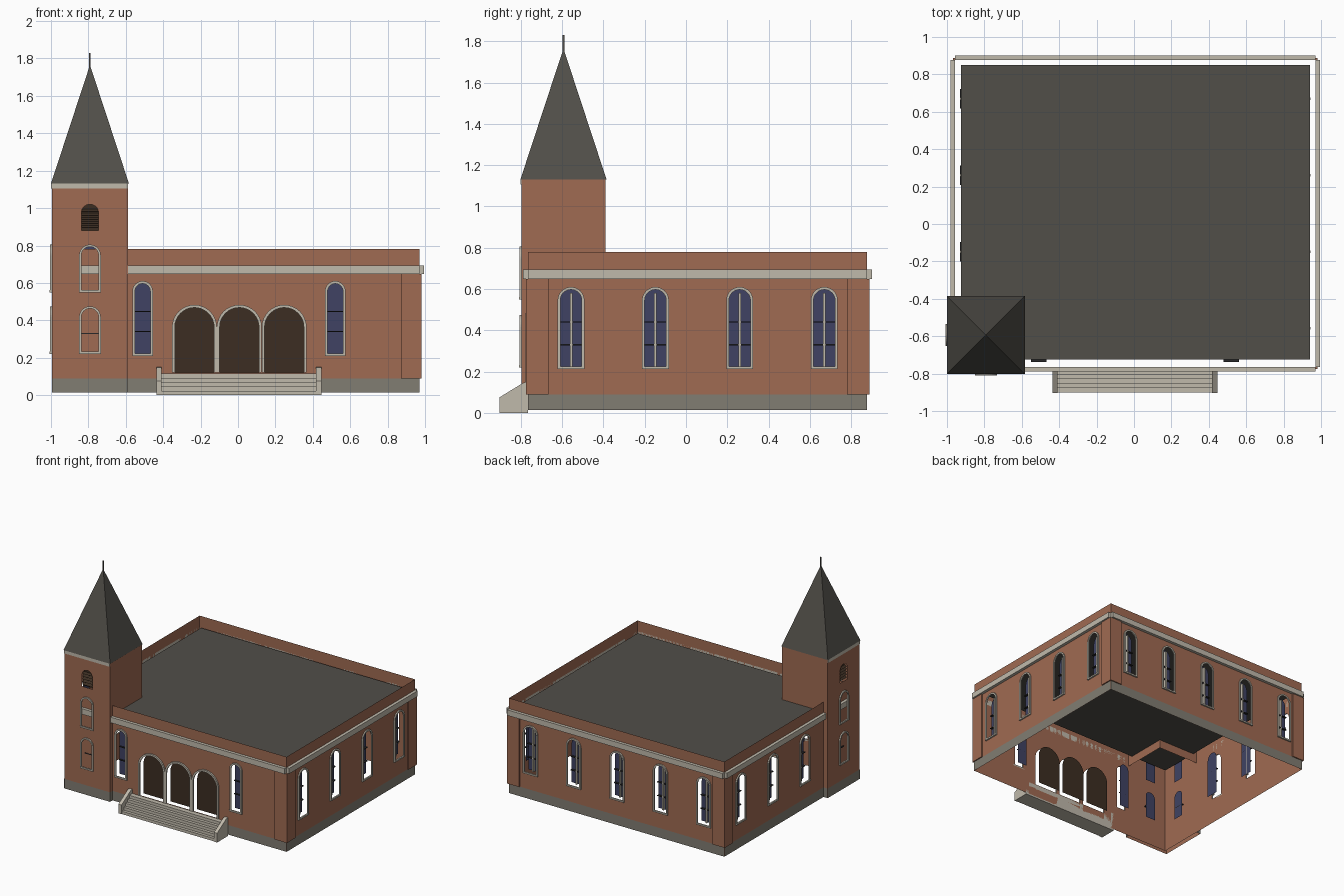
import bpy, bmesh, math
from mathutils import Matrix, Vector

cube = bpy.data.objects.get("Cube")
if cube:
    bpy.data.objects.remove(cube)


def material(name, rgb):
    m = bpy.data.materials.new(name)
    m.use_nodes = True
    m.diffuse_color = (*rgb, 1)
    bsdf = m.node_tree.nodes["Principled BSDF"]
    bsdf.inputs["Base Color"].default_value = (*rgb, 1)
    bsdf.inputs["Roughness"].default_value = 0.8
    return m


BRICK = material("brick", (0.35, 0.145, 0.085))
STONE = material("pale_stone", (0.53, 0.49, 0.41))
BASE = material("grey_foundation", (0.22, 0.205, 0.17))
ROOF = material("dark_slate", (0.082, 0.077, 0.066))
GLASS = material("blue_glass", (0.05, 0.055, 0.125))
DARK = material("dark_wood", (0.045, 0.027, 0.016))
IRON = material("black_iron", (0.02, 0.02, 0.022))

# Main walls and tower extents
X0, X1, Y0, Y1 = -0.957, 0.97, -0.765, 0.877
TX0, TX1, TY0, TY1 = -0.995, -0.588, -0.797, -0.39
GROUND, PLINTH, TOP, EAVE = 0.013, 0.09, 0.78, 1.131


def side(u, n, offset):
    """Frame of a wall: u runs along it, v is up, w points out."""
    u, n = Vector(u), Vector(n)
    m = Matrix((u, (0, 0, 1), n)).transposed().to_4x4()
    m.translation = n * offset
    return m


FRONT, BACK = ((1, 0, 0), (0, -1, 0)), ((-1, 0, 0), (0, 1, 0))
RIGHT, LEFT = ((0, 1, 0), (1, 0, 0)), ((0, -1, 0), (-1, 0, 0))
front, back = side(*FRONT, -Y0), side(*BACK, Y1)
right, left = side(*RIGHT, X1), side(*LEFT, -X0)
t_front, t_back = side(*FRONT, -TY0), side(*BACK, TY1)
t_right, t_left = side(*RIGHT, TX1), side(*LEFT, -TX0)


def build(name, polys, mat, frame=Matrix()):
    bm = bmesh.new()
    for poly in polys:
        bm.faces.new([bm.verts.new(p) for p in poly])
    bmesh.ops.remove_doubles(bm, verts=bm.verts, dist=1e-5)
    bm.transform(frame)
    mesh = bpy.data.meshes.new(name)
    bm.to_mesh(mesh)
    bm.free()
    mesh.materials.append(mat)
    ob = bpy.data.objects.new(name, mesh)
    bpy.context.collection.objects.link(ob)
    return ob


def rect(u0, u1, v0, v1, w=0):
    return [(u0, v0, w), (u1, v0, w), (u1, v1, w), (u0, v1, w)]


def prism(outline, w0, w1):
    """Outline in u, v closed into a solid from w0 to w1."""
    lo, hi = [(u, v, w0) for u, v in outline], [(u, v, w1) for u, v in outline]
    n = len(outline)
    sides = [[lo[i], lo[(i + 1) % n], hi[(i + 1) % n], hi[i]] for i in range(n)]
    return sides + [hi, lo[::-1]]


def box(u0, u1, v0, v1, w0, w1):
    return prism([(u0, v0), (u1, v0), (u1, v1), (u0, v1)], w0, w1)


def arch(c, hw, base, spring, steps=16):
    """Round-headed outline, counter-clockwise from the lower left."""
    head = [(c + hw * math.cos(math.pi * i / steps), spring + hw * math.sin(math.pi * i / steps))
            for i in range(steps + 1)]
    return [(c - hw, base), (c + hw, base)] + head


def wall(name, u0, u1, v0, v1, openings, frame):
    """Thin wall with a row of round-headed openings cut through it."""
    polys, u = [], u0
    for c, hw, base, spring in sorted(openings):
        polys += [rect(u, c - hw, v0, v1), rect(c - hw, c + hw, v0, base)]
        head = arch(c, hw, base, spring)[2:]
        for (a, va), (b, vb) in zip(head, head[1:]):
            polys.append([(b, vb, 0), (a, va, 0), (a, v1, 0), (b, v1, 0)])
        u = c + hw
    polys.append(rect(u, u1, v0, v1))
    build(name, polys, BRICK, frame)


def surround(name, opening, t, frame, out=0.01):
    """Raised stone trim following an opening."""
    c, hw, base, spring = opening
    inner, outer = arch(c, hw, base, spring)[1:], arch(c, hw + t, base, spring)[1:]
    inner.append((c - hw, base))
    outer.append((c - hw - t, base))
    polys = []
    for a, b, p, q in zip(inner, inner[1:], outer, outer[1:]):
        polys += [[(*a, out), (*p, out), (*q, out), (*b, out)],
                  [(*p, 0), (*q, 0), (*q, out), (*p, out)],
                  [(*a, 0), (*a, out), (*b, out), (*b, 0)]]
    build(name, polys, STONE, frame)


def window(name, opening, t, frame, bars, depth=0.045, mullion=False):
    c, hw, base, spring = opening
    surround(name + "_surround", opening, t, frame)
    build(name + "_sill", box(c - hw - t, c + hw + t, base - 0.012, base, 0, 0.012), STONE, frame)
    build(name + "_glass", [[(u, v, -depth) for u, v in arch(*opening)]], GLASS, frame)
    for z in bars:
        build(name + "_bar", box(c - hw, c + hw, z - 0.003, z + 0.003, -depth, -0.028), IRON, frame)
    if mullion:
        build(name + "_mullion", box(c - 0.006, c + 0.006, base, spring + 0.035, -depth, -0.027),
              STONE, frame)


# Main hall: front with two windows and three entrance arches
front_windows = [(-0.51, 0.041, 0.222, 0.555), (0.52, 0.041, 0.222, 0.555)]
doors = [(c, 0.105, 0.12, 0.363) for c in (-0.233, 0.007, 0.247)]
wall("front_wall", X0, X1, GROUND, TOP, front_windows + doors, front)
for o in front_windows:
    window("front_window", o, 0.014, front, (0.34, 0.447), 0.04)
for o in doors:
    surround("entrance_surround", o, 0.0149, front, 0.012)
    build("entrance_door", [[(u, v, -0.04) for u, v in arch(*o)]], DARK, front)

# Sides and back: paired-light windows
rows = {
    "right": (right, Y0, Y1, (-0.557, -0.148, 0.26, 0.67)),
    "back": (back, -X1, -X0, (-0.775, -0.388, 0, 0.388, 0.775)),
    "left": (left, -Y1, -Y0, (-0.67, -0.26, 0.148)),
}
for name, (frame, u0, u1, centres) in rows.items():
    holes = [(c, 0.052, 0.225, 0.545) for c in centres]
    wall(name + "_wall", u0, u1, GROUND, TOP, holes, frame)
    for o in holes:
        window(name + "_window", o, 0.013, frame, (0.33, 0.44), 0.045, True)

# Foundation, cornice band and corner pilasters on each main wall
PW, PO = 0.098, 0.011
for name, frame, u0, u1, ends in (("front", front, X0, X1, (1,)), ("right", right, Y0, Y1, (0, 1)),
                                  ("back", back, -X1, -X0, (0, 1)), ("left", left, -Y1, -Y0, (0,))):
    build(name + "_foundation", [rect(u0, u1, GROUND, PLINTH, 0.002)], BASE, frame)
    build(name + "_cornice", box(u0, u1, 0.649, 0.694, 0, 0.024), STONE, frame)
    for e in ends:
        a, b = (u1 - PW, u1 + PO) if e else (u0 - PO, u0 + PW)
        build(name + "_pilaster", box(a, b, PLINTH, 0.649, 0.001, PO), BRICK, frame)

# Flat roof set behind the parapet
build("main_roof", [rect(-0.925, 0.94, -0.725, 0.85, 0.7)], ROOF)

# Tower: two outer faces with stacked openings
for name, frame, u0, u1 in (("tower_front", t_front, TX0, TX1), ("tower_left", t_left, -TY1, -TY0)):
    c = (u0 + u1) / 2
    low, mid, belfry = (c, 0.046, 0.232, 0.417), (c, 0.046, 0.562, 0.747), (c, 0.046, 0.88, 0.974)
    for o, v0, v1 in ((low, GROUND, 0.52), (mid, 0.52, 0.84), (belfry, 0.84, EAVE)):
        wall(name + "_wall", u0, u1, v0, v1, [o], frame)
    window(name + "_lower_window", low, 0.012, frame, (0.33,), 0.05)
    window(name + "_upper_window", mid, 0.012, frame, (), 0.05)
    build(name + "_louvre_back", [[(u, v, -0.02) for u, v in arch(*belfry)]], DARK, frame)
    for i in range(5):
        z = 0.895 + i * 0.022
        slat = [(c - 0.045, z, -0.001), (c + 0.045, z, -0.001),
                (c + 0.045, z + 0.012, -0.018), (c - 0.045, z + 0.012, -0.018)]
        build(name + "_louvre_slat", [slat], DARK, frame)
    build(name + "_foundation", [rect(u0, u1, GROUND, PLINTH, 0.002)], BASE, frame)
    build(name + "_trim", box(u0, u1, 1.106, EAVE, 0, 0.005), STONE, frame)

# Tower: inner faces rise from the roof, with returns down to the ground
for name, frame, u0, u1, r0, r1 in (("tower_right", t_right, TY0, TY1, TY0, Y0),
                                    ("tower_back", t_back, -TX1, -TX0, -X0, -TX0)):
    build(name + "_wall", [rect(u0, u1, 0.63, EAVE), rect(r0, r1, GROUND, 0.63)], BRICK, frame)
    build(name + "_foundation", [rect(r0, r1, GROUND, PLINTH, 0.002)], BASE, frame)

# Spire and finial
E = 0.005
cx, cy = (TX0 + TX1) / 2, (TY0 + TY1) / 2
eaves = rect(TX0 - E, TX1 + E, TY0 - E, TY1 + E, EAVE)
apex = (cx, cy, 1.765)
build("spire", [[eaves[i], eaves[(i + 1) % 4], apex] for i in range(4)] + [eaves[::-1]], ROOF)
build("finial", box(cx - 0.004, cx + 0.004, cy - 0.004, cy + 0.004, 1.74, 1.83), ROOF)

# Entrance steps between sloping cheek walls
STEPS, SY = 5, -0.9
for i in range(STEPS):
    y = SY + i * 0.024
    build("entrance_step", box(-0.411, 0.418, y, Y0, i * 0.023, (i + 1) * 0.023), STONE)
cheek = [(SY - 0.004, 0), (Y0, 0), (Y0, 0.15), (-0.785, 0.148), (SY - 0.004, 0.075)]
for x in (-0.437, 0.418):
    build("step_cheek_wall", prism(cheek, x, x + 0.028), STONE, side(*RIGHT, 0))
